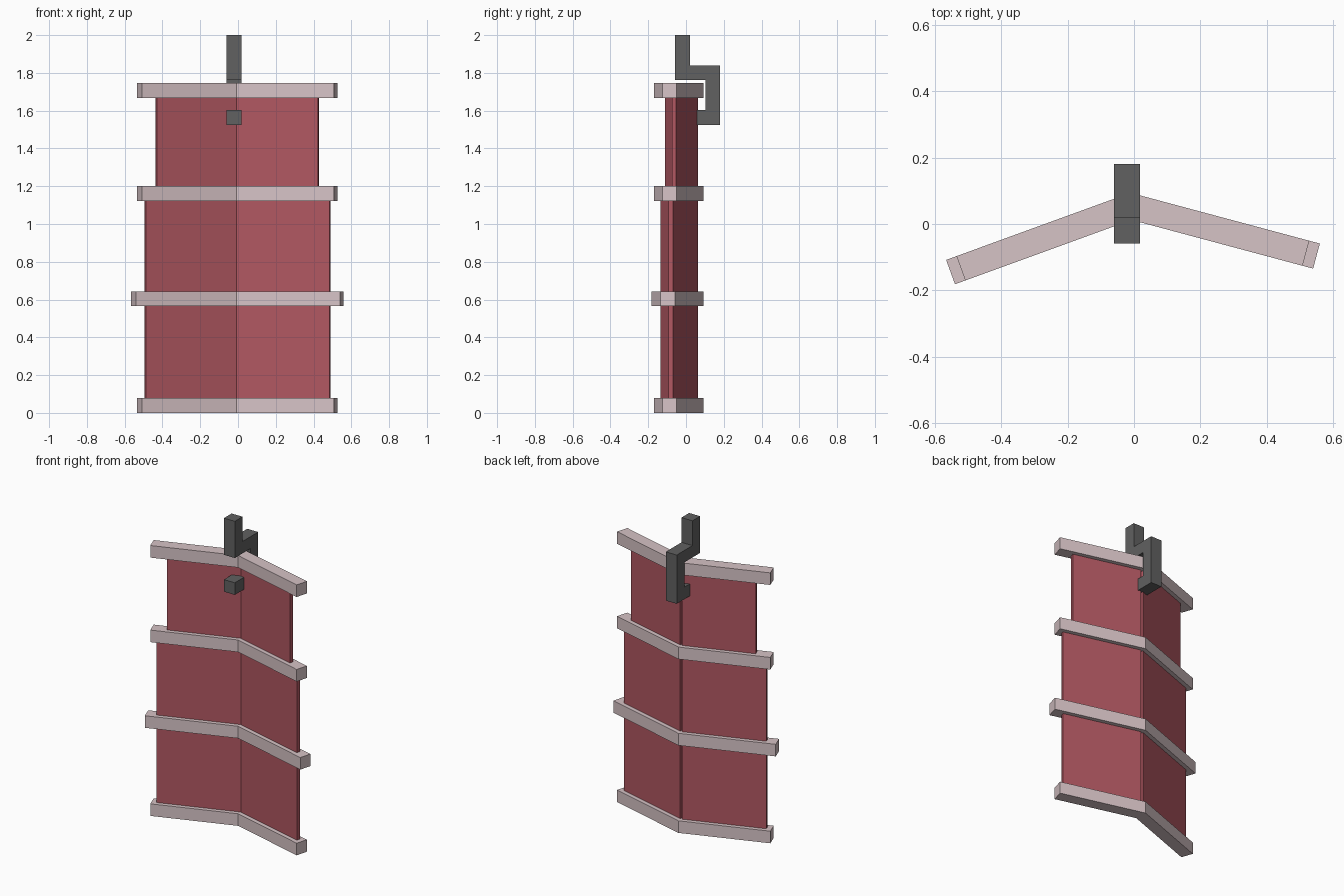
import bpy
import bmesh
import math
from mathutils import Vector

if "Cube" in bpy.data.objects:
    bpy.data.objects.remove(bpy.data.objects["Cube"])


def material(name, rgb):
    m = bpy.data.materials.new(name)
    m.diffuse_color = (*rgb, 1)
    m.use_nodes = True
    m.node_tree.nodes["Principled BSDF"].inputs["Base Color"].default_value = m.diffuse_color
    return m


RED = material("dull red", (0.434, 0.095, 0.119))
PINK = material("pale pink", (0.674, 0.546, 0.562))
GREY = material("dark grey", (0.119, 0.119, 0.119))


def prism(name, outline, offset, mat):
    """Extrude a flat outline of 3D points along an offset."""
    bm = bmesh.new()
    face = bm.faces.new([bm.verts.new(p) for p in outline])
    out = bmesh.ops.extrude_face_region(bm, geom=[face])
    verts = [v for v in out["geom"] if isinstance(v, bmesh.types.BMVert)]
    bmesh.ops.translate(bm, verts=verts, vec=offset)
    bmesh.ops.recalc_face_normals(bm, faces=bm.faces)
    mesh = bpy.data.meshes.new(name)
    bm.to_mesh(mesh)
    bm.free()
    mesh.materials.append(mat)
    obj = bpy.data.objects.new(name, mesh)
    bpy.context.collection.objects.link(obj)
    return obj


# Fold line and the directions of the two wings
FOLD = Vector((-0.009, 0.053))
A, B = math.radians(20), math.radians(15)
LEFT = Vector((-math.cos(A), -math.sin(A)))
RIGHT = Vector((math.cos(B), -math.sin(B)))
LEFT_N = Vector((-math.sin(A), math.cos(A)))    # towards the back
RIGHT_N = Vector((math.sin(B), math.cos(B)))
MITRE = (LEFT_N + RIGHT_N) / (1 + LEFT_N.dot(RIGHT_N))


def upright(points, z):
    return [(p.x, p.y, z) for p in points]


# Bent rails, mitred at the fold
H = 0.039
for i, (z, length) in enumerate([(0, 0.545), (0.565, 0.578),
                                 (1.122, 0.545), (1.668, 0.545)]):
    left, right = FOLD + LEFT * length, FOLD + RIGHT * length
    pts = [left + LEFT_N * H, FOLD + MITRE * H, right + RIGHT_N * H,
           right - RIGHT_N * H, FOLD - MITRE * H, left - LEFT_N * H]
    prism(f"rail_{i + 1}", upright(pts, z), (0, 0, 0.078), PINK)

# Thin panels that touch at the front of the fold and part at the back
T = 0.012
HINGE = FOLD - MITRE * T
for side, d, n in (("left", LEFT, LEFT_N), ("right", RIGHT, RIGHT_N)):
    for part, z0, z1, length in (("lower", 0.04, 0.60, 0.51),
                                 ("middle", 0.60, 1.16, 0.51),
                                 ("upper", 1.16, 1.70, 0.446)):
        pts = [HINGE, HINGE + d * length,
               HINGE + d * length + n * 2 * T, HINGE + n * 2 * T]
        prism(f"{part}_panel_{side}", upright(pts, z0), (0, 0, z1 - z0), RED)

# Cranked hook, its foot passing through the panels
profile = [(-0.058, 2.0), (0.02, 2.0), (0.02, 1.84), (0.18, 1.84),
           (0.18, 1.525), (-0.058, 1.525), (-0.058, 1.603), (0.102, 1.603),
           (0.102, 1.763), (-0.058, 1.763)]
prism("hook", [(-0.06, y, z) for y, z in profile], (0.078, 0, 0), GREY)
